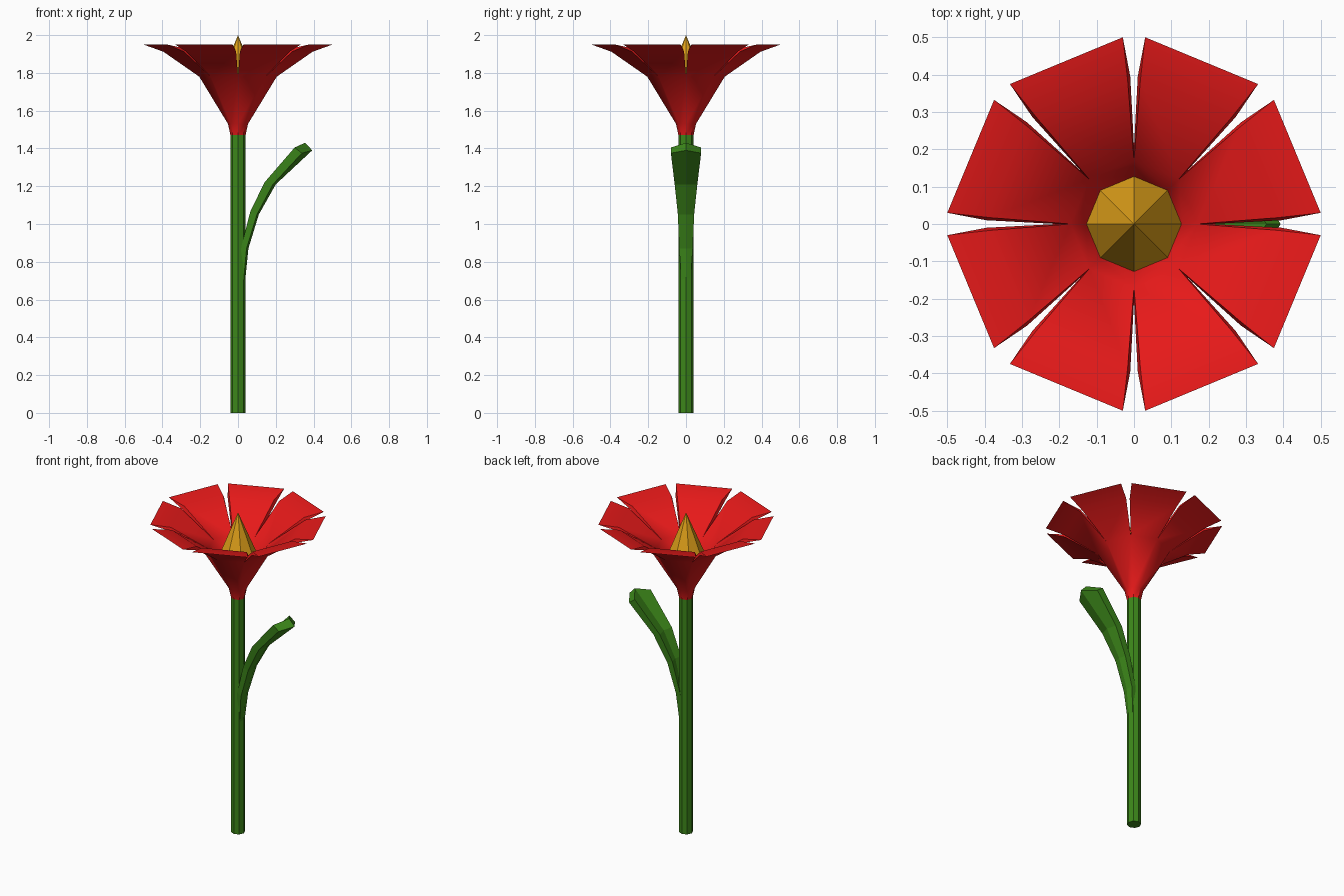
import bpy, bmesh, math
from mathutils import Vector

if "Cube" in bpy.data.objects:
    bpy.data.objects.remove(bpy.data.objects["Cube"])


def paint(name, col):
    m = bpy.data.materials.new(name)
    m.diffuse_color = (*col, 1)
    m.use_nodes = True
    m.node_tree.nodes["Principled BSDF"].inputs["Base Color"].default_value = m.diffuse_color
    return m


def finish(name, bm, mat, smooth=None):
    bmesh.ops.remove_doubles(bm, verts=bm.verts, dist=0.0005)
    bmesh.ops.dissolve_degenerate(bm, edges=bm.edges, dist=0.0001)
    bmesh.ops.recalc_face_normals(bm, faces=bm.faces)
    me = bpy.data.meshes.new(name)
    bm.to_mesh(me)
    bm.free()
    me.materials.append(mat)
    ob = bpy.data.objects.new(name, me)
    bpy.context.collection.objects.link(ob)
    if smooth:
        bpy.ops.object.select_all(action='DESELECT')
        ob.select_set(True)
        bpy.context.view_layer.objects.active = ob
        bpy.ops.object.shade_smooth_by_angle(angle=math.radians(smooth))
    return ob


def loft(bm, rows, closed=True):
    vs = [[bm.verts.new(p) for p in r] for r in rows]
    n = len(vs[0])
    for a, b in zip(vs, vs[1:]):
        for i in range(n if closed else n - 1):
            j = (i + 1) % n
            bm.faces.new((a[i], a[j], b[j], b[i]))
    return vs


def ring(r, z):
    return [Vector((r * math.cos(k * math.pi / 4), r * math.sin(k * math.pi / 4), z))
            for k in range(8)]


green = paint("stem_green", (0.045, 0.24, 0.01))
red = paint("petal_red", (0.80, 0.01, 0.01))
gold = paint("pistil_gold", (0.75, 0.36, 0.01))

# stem: octagonal rod
bm = bmesh.new()
v = loft(bm, [ring(0.04, 0), ring(0.04, 1.49)])
bm.faces.new(v[0])
bm.faces.new(v[1])
finish("stem", bm, green)

# leaf: chevron section swept outward from the stem
# (upper centre x,z), (lower centre x,z), side setback x,z, half width
path = [((0.0, 0.72), (0.036, 0.68), (-0.008, 0), 0.022),
        ((0.03, 0.89), (0.055, 0.87), (-0.010, 0), 0.036),
        ((0.075, 1.065), (0.11, 1.05), (-0.010, 0), 0.043),
        ((0.155, 1.22), (0.20, 1.21), (-0.015, 0), 0.06),
        ((0.355, 1.43), (0.393, 1.39), (-0.055, -0.025), 0.08)]
rows = []
for (ux, uz), (lx, lz), (dx, dz), w in path:
    rows.append([(ux, 0, uz), (ux + dx, w, uz + dz), (lx + dx, w, lz + dz * 0.6),
                 (lx, 0, lz), (lx + dx, -w, lz + dz * 0.6), (ux + dx, -w, uz + dz)])
bm = bmesh.new()
v = loft(bm, rows)
for r in (v[0], v[-1]):
    bm.faces.new((r[0], r[1], r[2], r[3]))
    bm.faces.new((r[3], r[4], r[5], r[0]))
finish("leaf", bm, green)

# blossom: eight sectors, each funnel wall plus a split petal
# (corner radius, z, half gap)
outer = [(0.04, 1.47, 0), (0.053, 1.53, 0), (0.205, 1.78, 0),
         (0.395, 1.912, 0.010), (0.501, 1.95, 0.03)]
inner = [(0.03, 1.56, 0), (0.13, 1.70, 0), (0.17, 1.785, 0),
         (0.385, 1.93, 0.017), (0.501, 1.95, 0.03)]


def edge_pair(k, r, z, gap):
    d = math.asin(gap / r)
    a, b = k * math.pi / 4 + d, (k + 1) * math.pi / 4 - d
    return [(r * math.cos(t), r * math.sin(t), z) for t in (a, b)]


bm = bmesh.new()
for k in range(8):
    o = loft(bm, [edge_pair(k, *p) for p in outer], closed=False)
    i = loft(bm, [edge_pair(k, *p) for p in inner], closed=False)
    # petal side walls, from the funnel rim to the tip
    for s in (0, 1):
        bm.faces.new((o[2][s], o[3][s], i[3][s], i[2][s]))
        bm.faces.new((o[3][s], o[4][s], i[3][s]))
finish("blossom", bm, red, 42)

# pistil: octagonal cone in the centre
bm = bmesh.new()
base = [bm.verts.new(p) for p in ring(0.13, 1.69)]
top = bm.verts.new((0, 0, 2.0))
bm.faces.new(base)
for k in range(8):
    bm.faces.new((base[k], base[(k + 1) % 8], top))
finish("pistil", bm, gold)
